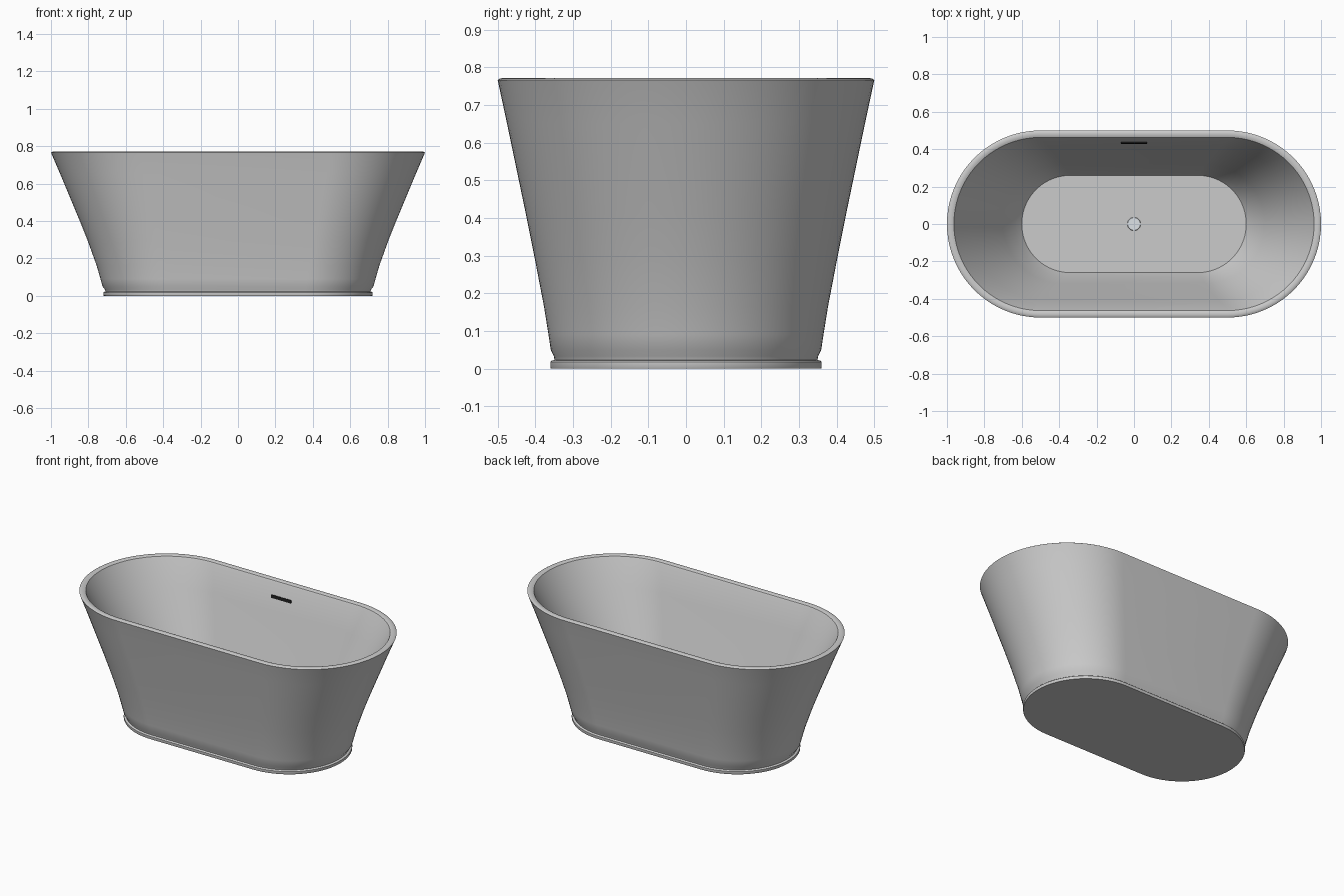
import bpy, bmesh, math

if "Cube" in bpy.data.objects:
    bpy.data.objects.remove(bpy.data.objects["Cube"])

ARC = 40   # segments per rounded end


def stadium(hx, hy, z):
    """Ring of points: straight sides with half-round ends."""
    s = hx - hy
    pts = []
    for side in (1, -1):
        for i in range(ARC + 1):
            a = math.pi * i / ARC - math.pi / 2
            pts.append((side * (s + hy * math.cos(a)), side * hy * math.sin(a), z))
    return pts


def finish(name, bm, color=None, angle=35):
    bmesh.ops.recalc_face_normals(bm, faces=bm.faces)
    me = bpy.data.meshes.new(name)
    bm.to_mesh(me)
    bm.free()
    ob = bpy.data.objects.new(name, me)
    bpy.context.collection.objects.link(ob)
    if color:
        mat = bpy.data.materials.new(name + "_colour")
        mat.diffuse_color = color
        mat.use_nodes = True
        mat.node_tree.nodes["Principled BSDF"].inputs["Base Color"].default_value = mat.diffuse_color
        me.materials.append(mat)
    bpy.ops.object.select_all(action='DESELECT')
    ob.select_set(True)
    bpy.context.view_layer.objects.active = ob
    bpy.ops.object.shade_smooth_by_angle(angle=math.radians(angle))
    return ob


def loft(name, profile, color=None):
    """Skin stacked stadium rings and cap both ends."""
    bm = bmesh.new()
    rings = [[bm.verts.new(p) for p in stadium(*sec)] for sec in profile]
    n = len(rings[0])
    for a, b in zip(rings, rings[1:]):
        for i in range(n):
            j = (i + 1) % n
            bm.faces.new((a[i], a[j], b[j], b[i]))
    bm.faces.new(rings[0])
    bm.faces.new(rings[-1])
    return finish(name, bm, color)


# Tub shell: foot ring, neck, flared outer wall, rounded rim, inner wall, floor
loft("bathtub_shell", [
    (0.718, 0.359, 0.0), (0.72, 0.36, 0.003), (0.72, 0.36, 0.018), (0.717, 0.357, 0.021),
    (0.708, 0.349, 0.023), (0.711, 0.351, 0.033), (0.724, 0.359, 0.05),
    (0.735, 0.365, 0.09), (0.757, 0.377, 0.165), (0.802, 0.401, 0.29),
    (0.85, 0.425, 0.41), (0.90, 0.45, 0.53), (0.95, 0.475, 0.65),
    (0.998, 0.499, 0.762), (1.0, 0.5, 0.766), (0.994, 0.494, 0.77),
    (0.985, 0.485, 0.772), (0.972, 0.472, 0.771), (0.963, 0.463, 0.767),
    (0.958, 0.458, 0.758), (0.87, 0.413, 0.6), (0.78, 0.363, 0.44),
    (0.70, 0.318, 0.29), (0.64, 0.283, 0.18), (0.60, 0.26, 0.13),
])

# Overflow slot on the back inner wall
bm = bmesh.new()
bmesh.ops.create_cube(bm, size=1)
bmesh.ops.scale(bm, vec=(0.138, 0.008, 0.018), verts=bm.verts)
slot = finish("overflow_slot", bm, (0.01, 0.01, 0.01, 1))
slot.location = (0, 0.433, 0.68)
slot.rotation_euler.x = -math.radians(16)

# Drain plug in the floor
bm = bmesh.new()
bmesh.ops.create_cone(bm, cap_ends=True, segments=48, radius1=0.036, radius2=0.034, depth=0.006)
drain = finish("drain", bm, (0.72, 0.76, 0.8, 1))
drain.location = (0, 0, 0.132)
